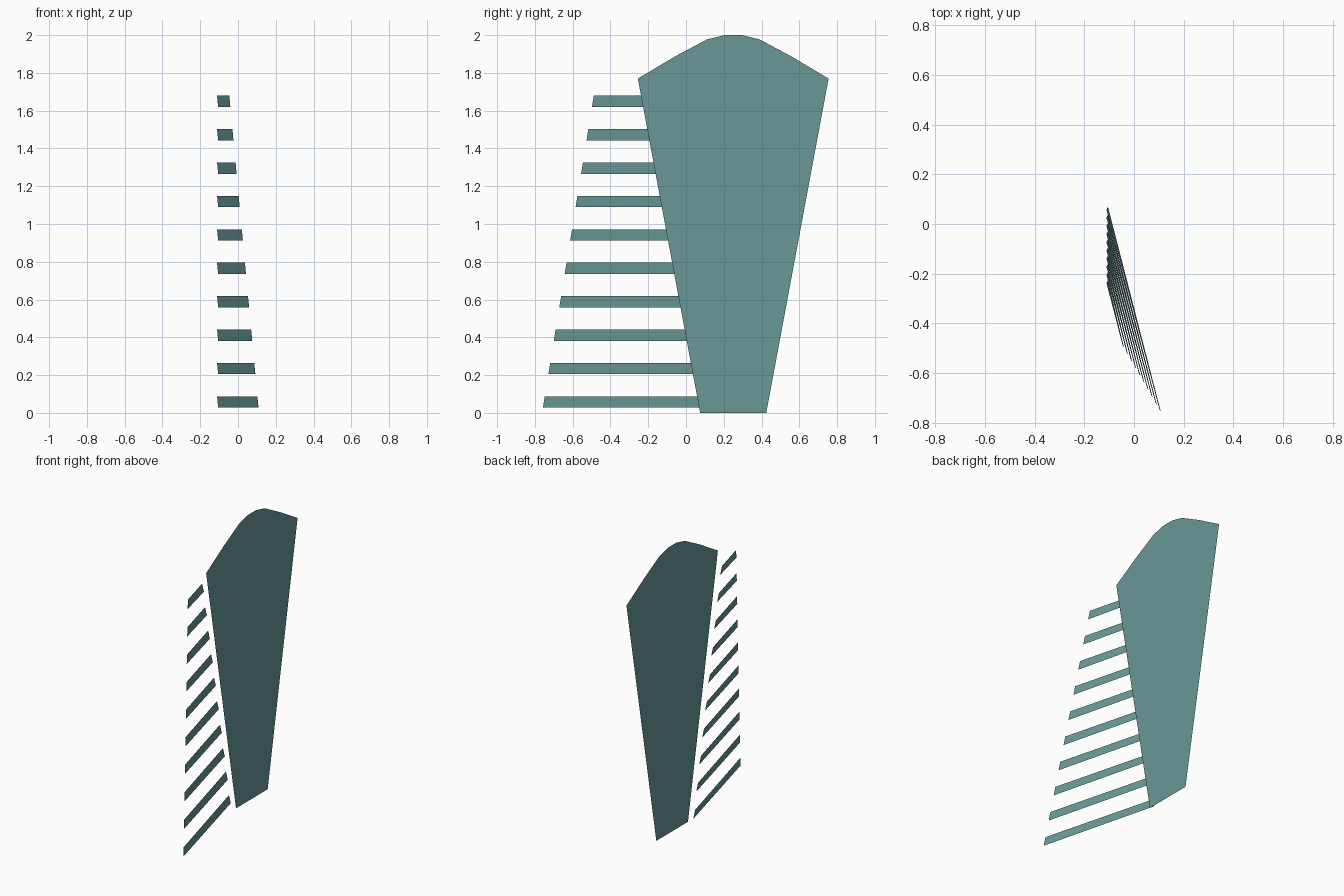
import bpy

if "Cube" in bpy.data.objects:
    bpy.data.objects.remove(bpy.data.objects["Cube"])

teal = bpy.data.materials.new("teal")
teal.diffuse_color = (0.14, 0.31, 0.31, 1)
teal.use_nodes = True
teal.node_tree.nodes["Principled BSDF"].inputs["Base Color"].default_value = teal.diffuse_color


def flat_part(name, points):
    """One single-sided sheet made from its outline."""
    mesh = bpy.data.meshes.new(name)
    mesh.from_pydata(points, [], [list(range(len(points)))])
    mesh.materials.append(teal)
    obj = bpy.data.objects.new(name, mesh)
    bpy.context.collection.objects.link(obj)
    return obj


# Tapered upright panel with a rounded peak, mirrored about y = 0.25
PANEL_X, MID_Y = -0.068, 0.25
half = [(0.175, 0.0), (0.505, 1.77), (0.31, 1.886), (0.14, 1.977), (0.045, 2.0)]
outline = [(MID_Y + d, z) for d, z in half]
outline += [(MID_Y - d, z) for d, z in reversed(half)]
flat_part("panel", [(PANEL_X, y, z) for y, z in outline])


# Slats: inner ends follow the panel edge, outer ends follow a sloping line
def inner(z, x):
    return (x, 0.075 - 0.1864 * z, z)


def outer(z):
    return (0.111 - 0.0935 * z, -0.762 + 0.163 * z, z)


for i in range(10):
    low = 0.028 + 0.1768 * i
    high = low + 0.06
    flat_part(f"slat_{i + 1}", [outer(low), inner(low, -0.105),
                                inner(high, -0.111), outer(high)])
